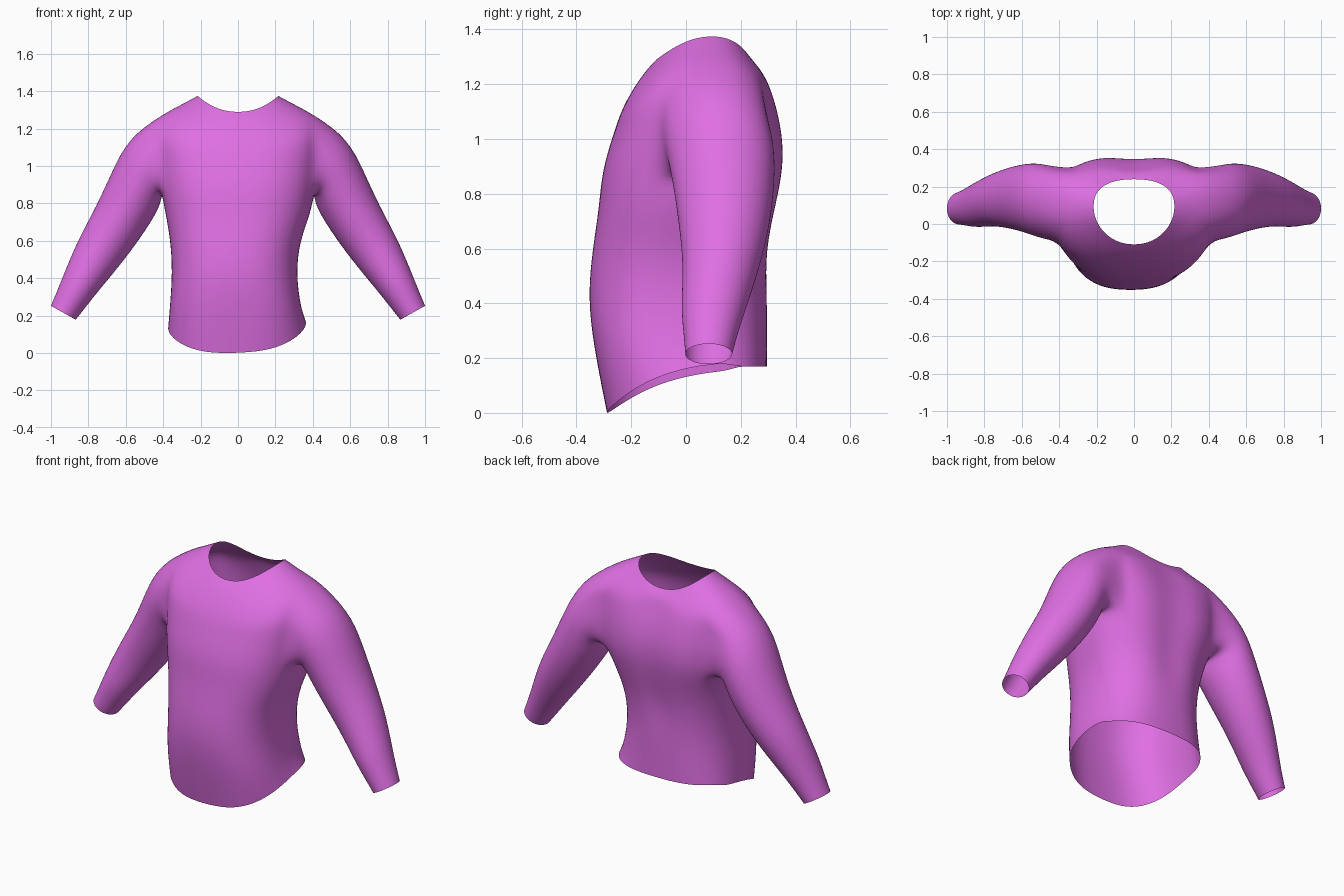
import bpy, bmesh
from math import cos, sin, pi, exp, copysign

if "Cube" in bpy.data.objects:
    bpy.data.objects.remove(bpy.data.objects["Cube"])

N = 32                      # columns around the torso, column 0 at +x, 8 at the back
BACK, FRONT = 4, -2         # armhole columns, back and front
LOW, TOP = 5, 9             # armhole rows

# torso rings: z at sides, z at front/back, half width, y front, y back, x shift
RINGS = [
    (0.00, 0.00, 0.370, -0.290, 0.297, -0.005),
    (0.25, 0.25, 0.350, -0.340, 0.297, -0.015),
    (0.43, 0.43, 0.332, -0.360, 0.297, -0.020),
    (0.60, 0.60, 0.347, -0.342, 0.308, -0.015),
    (0.74, 0.74, 0.388, -0.320, 0.337, 0),
    (0.86, 0.86, 0.410, -0.310, 0.360, 0),
    (0.96, 0.95, 0.425, -0.288, 0.366, 0),
    (1.06, 1.03, 0.435, -0.262, 0.358, 0),
    (1.17, 1.11, 0.440, -0.235, 0.340, 0),
    (1.265, 1.19, 0.425, -0.190, 0.312, 0),
    (1.32, 1.25, 0.320, -0.147, 0.277, 0),
    (1.375, 1.288, 0.217, -0.110, 0.240, 0),
]
# sleeve rings: outer x, z, inner x, z, y front, y back
SLEEVE = [
    (0.585, 1.150, 0.410, 0.830, -0.075, 0.320),
    (0.675, 0.965, 0.425, 0.765, -0.050, 0.325),
    (0.755, 0.785, 0.525, 0.610, -0.025, 0.308),
    (0.855, 0.605, 0.635, 0.465, -0.008, 0.268),
    (0.925, 0.435, 0.750, 0.328, -0.018, 0.217),
    (0.965, 0.335, 0.815, 0.245, -0.008, 0.187),
    (1.000, 0.252, 0.868, 0.178, -0.002, 0.168),
]

bm = bmesh.new()


def power(v, p):
    return copysign(abs(v) ** p, v)


# Torso: rounded-box rings from hem to neckline
grid = []
for k, (zs, zf, rx, yf, yb, dx) in enumerate(RINGS):
    p = 0.76 if k < 2 else (0.82 if k < 9 else 0.92)
    row = []
    for i in range(N):
        a = 2 * pi * i / N
        q = 0.70 if 5 <= k <= 9 and sin(a) > 0 else p   # fuller shoulder blades
        s = power(sin(a), q)
        x = rx * power(cos(a), q)
        y = (yf + yb) / 2 + (yb - yf) / 2 * s
        z = zs * cos(a) ** 2 + zf * sin(a) ** 2
        if k == 0:                                  # hem dips at the front
            z = max(0, 0.17 * (1 - ((1 - s) / 2) ** 3) + 0.04 * x * (s < 0.5))
        if k >= 9:                                  # shoulder ridge sits further back
            y += 0.03 * cos(a) ** 2
        if s > 0 and 3 <= k <= 9:                   # hollow along the spine
            y -= 0.022 * exp(-(x / 0.09) ** 2)
        row.append(bm.verts.new((x + dx, y, z)))
    grid.append(row)


def column(c, side):
    return (c if side > 0 else N // 2 - c) % N


# Torso faces, leaving out the two armholes
holes = {(r, (c if s > 0 else N // 2 - c - 1) % N)
         for s in (1, -1) for r in range(LOW, TOP) for c in range(FRONT, BACK)}
for r in range(len(RINGS) - 1):
    for i in range(N):
        if (r, i) not in holes:
            j = (i + 1) % N
            bm.faces.new((grid[r][i], grid[r][j], grid[r + 1][j], grid[r + 1][i]))

# Sleeves: grown from each armhole edge down to the cuff
path = [(LOW, c) for c in range(1, BACK)]
path += [(r, BACK) for r in range(LOW, TOP)]
path += [(TOP, c) for c in range(BACK, FRONT, -1)]
path += [(r, FRONT) for r in range(TOP, LOW, -1)]
path += [(LOW, c) for c in range(FRONT, 1)]
M = len(path)
for side in (1, -1):
    prev = [grid[r][column(c, side)] for r, c in path]
    for ox, oz, ix, iz, yf, yb in SLEEVE:
        ring = []
        for i in range(M):
            a = 2 * pi * i / M
            u, v = -1.02 * cos(a) / 2, 1.02 * sin(a) / 2
            ring.append(bm.verts.new((side * ((ox + ix) / 2 + (ox - ix) * u),
                                      (yf + yb) / 2 + (yb - yf) * v,
                                      (oz + iz) / 2 + (oz - iz) * u)))
        for i in range(M):
            j = (i + 1) % M
            bm.faces.new((prev[i], prev[j], ring[j], ring[i]))
        prev = ring

bmesh.ops.recalc_face_normals(bm, faces=bm.faces)
for f in bm.faces:
    f.smooth = True
mesh = bpy.data.meshes.new("shirt")
bm.to_mesh(mesh)
bm.free()

shirt = bpy.data.objects.new("shirt", mesh)
bpy.context.collection.objects.link(shirt)
sub = shirt.modifiers.new("smooth", 'SUBSURF')
sub.levels = sub.render_levels = 2

mat = bpy.data.materials.new("purple_cloth")
mat.diffuse_color = (0.74, 0.16, 0.77, 1)
mat.use_nodes = True
mat.node_tree.nodes["Principled BSDF"].inputs["Base Color"].default_value = mat.diffuse_color
mesh.materials.append(mat)
